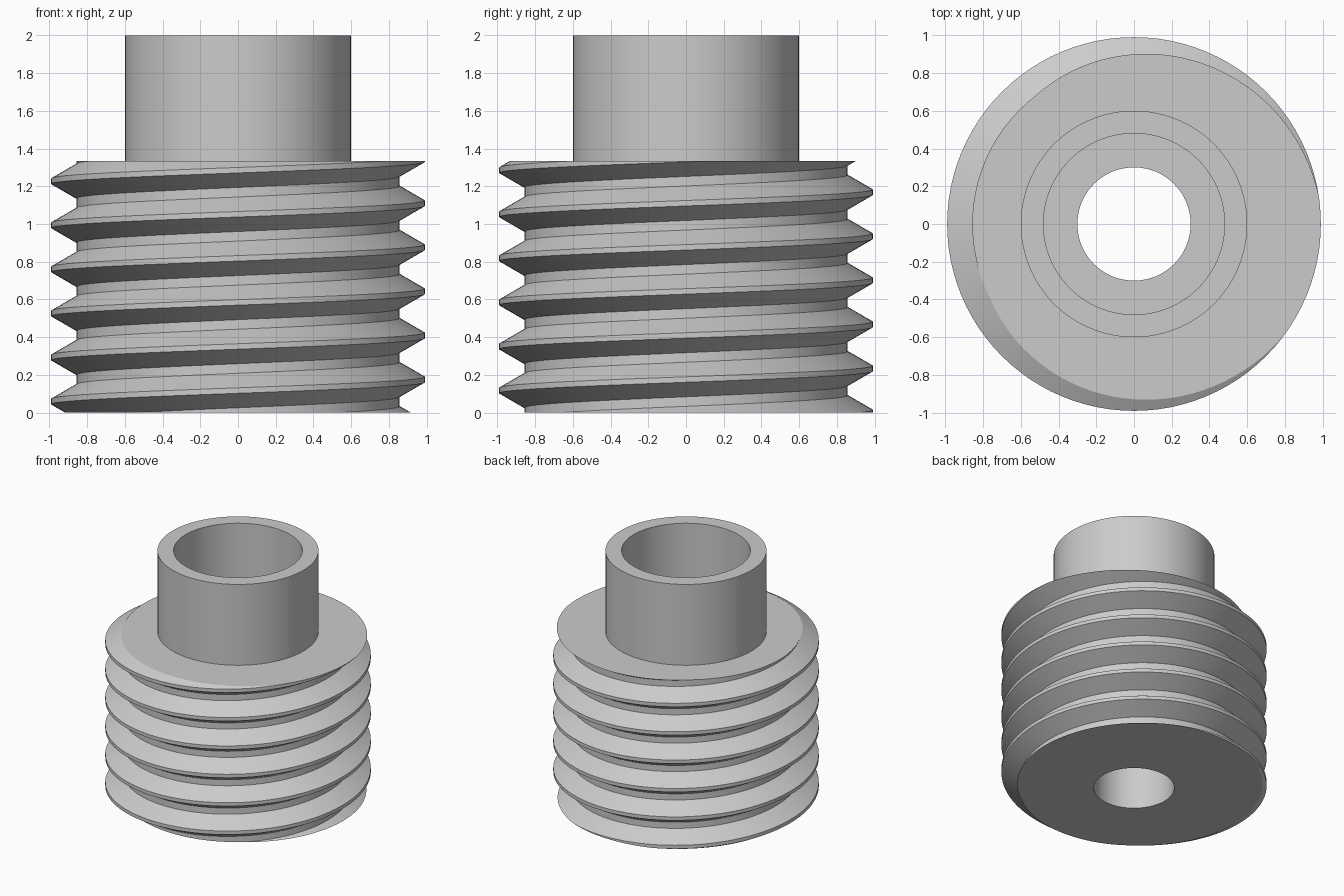
import bpy
import bmesh
import math

if "Cube" in bpy.data.objects:
    bpy.data.objects.remove(bpy.data.objects["Cube"])

SEGMENTS = 96
PITCH = 0.2335
CREST, ROOT = 0.99, 0.857
BORE, SOCKET, HUB = 0.3, 0.48, 0.6
WORM_TOP, HUB_TOP = 1.335, 2.0
TURNS = 9

grey = bpy.data.materials.new("plain grey")
grey.use_nodes = True
colour = (0.6, 0.6, 0.6, 1)
grey.diffuse_color = colour
grey.node_tree.nodes["Principled BSDF"].inputs["Base Color"].default_value = colour


def finish(name, bm):
    bmesh.ops.recalc_face_normals(bm, faces=bm.faces)
    mesh = bpy.data.meshes.new(name)
    bm.to_mesh(mesh)
    bm.free()
    mesh.materials.append(grey)
    obj = bpy.data.objects.new(name, mesh)
    bpy.context.collection.objects.link(obj)
    bpy.ops.object.select_all(action="DESELECT")
    obj.select_set(True)
    bpy.context.view_layer.objects.active = obj
    bpy.ops.object.shade_smooth_by_angle(angle=math.radians(30))
    return obj


def point(bm, radius, i, z):
    a = math.tau * i / SEGMENTS
    return bm.verts.new((radius * math.cos(a), radius * math.sin(a), z))


def ring(bm, radius, z):
    return [point(bm, radius, i, z) for i in range(SEGMENTS)]


def bridge(bm, low, high):
    for i in range(SEGMENTS):
        j = (i + 1) % SEGMENTS
        bm.faces.new((low[i], low[j], high[j], high[i]))


# Threaded worm: one tooth profile swept up a right-handed helix
bm = bmesh.new()
profile = [(CREST, -0.0145), (CREST, 0.0145), (ROOT, 0.0915), (ROOT, 0.142)]
start = 1.11 - 6 * PITCH
columns = []
for i in range(SEGMENTS):
    columns.append([point(bm, r, i, start + PITCH * (k + i / SEGMENTS) + dz)
                    for k in range(TURNS) for r, dz in profile])
for i in range(SEGMENTS):
    last = i == SEGMENTS - 1
    here, there = columns[i], columns[0][4:] if last else columns[i + 1]
    for r in range(len(there) - 1):
        bm.faces.new((here[r], there[r], there[r + 1], here[r + 1]))

# Trim both ends flat and cap them around the bore
bore_rings = []
for z, up in ((0, -1), (WORM_TOP, 1)):
    cut = bmesh.ops.bisect_plane(bm, geom=bm.verts[:] + bm.edges[:] + bm.faces[:],
                                 plane_co=(0, 0, z), plane_no=(0, 0, up),
                                 clear_outer=True)["geom_cut"]
    rim = [e for e in cut if isinstance(e, bmesh.types.BMEdge)]
    hole = ring(bm, BORE, z)
    rim += [bm.edges.new((hole[i - 1], hole[i])) for i in range(SEGMENTS)]
    bmesh.ops.triangle_fill(bm, edges=rim, use_beauty=True, normal=(0, 0, up))
    bore_rings.append(hole)
bridge(bm, *bore_rings)
finish("threaded_worm", bm)

# Hub sleeve standing on the worm
bm = bmesh.new()
loops = [ring(bm, r, z) for r, z in ((HUB, WORM_TOP), (HUB, HUB_TOP),
                                     (SOCKET, HUB_TOP), (SOCKET, WORM_TOP))]
for low, high in zip(loops, loops[1:]):
    bridge(bm, low, high)
finish("hub_sleeve", bm)
